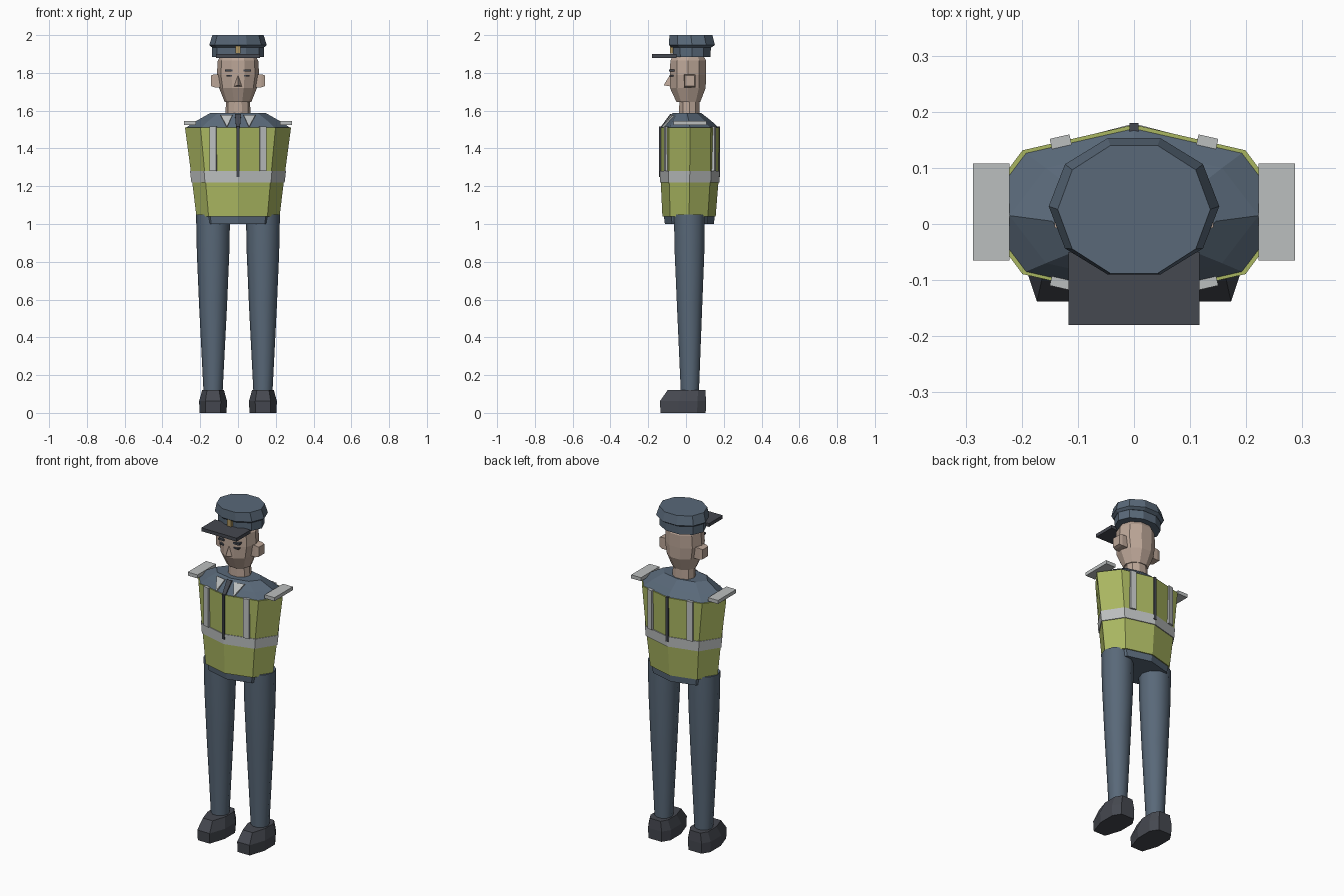
import bpy, bmesh, math
from mathutils import Matrix

if "Cube" in bpy.data.objects:
    bpy.data.objects.remove(bpy.data.objects["Cube"])


def material(name, rgb):
    m = bpy.data.materials.new(name)
    m.diffuse_color = (*rgb, 1)
    m.use_nodes = True
    m.node_tree.nodes["Principled BSDF"].inputs["Base Color"].default_value = m.diffuse_color
    return m


NAVY = material("navy_cloth", (0.10, 0.14, 0.19))
VEST = material("safety_yellow", (0.40, 0.47, 0.12))
SKIN = material("skin", (0.50, 0.38, 0.31))
SILVER = material("reflective", (0.50, 0.52, 0.52))
DARK = material("dark", (0.06, 0.065, 0.08))
GOLD = material("gold", (0.42, 0.30, 0.12))


def finish(name, bm, mat, smooth=False):
    bmesh.ops.recalc_face_normals(bm, faces=bm.faces)
    me = bpy.data.meshes.new(name)
    bm.to_mesh(me)
    bm.free()
    me.materials.append(mat)
    ob = bpy.data.objects.new(name, me)
    bpy.context.collection.objects.link(ob)
    if smooth:
        bpy.context.view_layer.objects.active = ob
        ob.select_set(True)
        bpy.ops.object.shade_smooth_by_angle(angle=math.radians(40))
        ob.select_set(False)
    return ob


def skin_rings(name, rings, mat, smooth=False):
    """Join equal-length rings of points and cap both ends."""
    bm = bmesh.new()
    loops = [[bm.verts.new(p) for p in ring] for ring in rings]
    n = len(loops[0])
    for a, b in zip(loops, loops[1:]):
        for i in range(n):
            j = (i + 1) % n
            bm.faces.new((a[i], a[j], b[j], b[i]))
    bm.faces.new(loops[0][::-1])
    bm.faces.new(loops[-1])
    return finish(name, bm, mat, smooth)


def loft(name, profile, sides, mat, cx=0, smooth=False):
    """Elliptical loft; profile rows are z, x radius, front y, back y."""
    rings = []
    for z, rx, y0, y1 in profile:
        cy = (y0 + y1) / 2
        # scale so the flats or corners reach the stated front and back
        reach = max(math.sin(2 * math.pi * i / sides) for i in range(sides))
        ry = (y1 - y0) / 2 / reach
        rings.append([(cx + rx * math.cos(2 * math.pi * i / sides),
                       cy + ry * math.sin(2 * math.pi * i / sides), z) for i in range(sides)])
    return skin_rings(name, rings, mat, smooth)


def box(name, x, y, z, mat, turn=0):
    """Box from min/max pairs, optionally turned about its own vertical axis."""
    bm = bmesh.new()
    bmesh.ops.create_cube(bm, size=1)
    bm.transform(Matrix.Translation([(a + b) / 2 for a, b in (x, y, z)])
                 @ Matrix.Rotation(turn, 4, 'Z')
                 @ Matrix.Diagonal([b - a for a, b in (x, y, z)] + [1]))
    return finish(name, bm, mat)


# Torso, yoke and vest
loft("jacket", [(1.00, 0.20, -0.112, 0.148), (1.05, 0.21, -0.118, 0.152),
                (1.25, 0.238, -0.128, 0.17), (1.51, 0.275, -0.13, 0.172),
                (1.545, 0.222, -0.105, 0.135), (1.588, 0.146, -0.07, 0.08)], 8, NAVY)
loft("vest", [(1.04, 0.22, -0.125, 0.157), (1.25, 0.246, -0.135, 0.174),
              (1.512, 0.281, -0.135, 0.177)], 8, VEST)
loft("reflective_belt", [(1.22, 0.247, -0.138, 0.177), (1.28, 0.254, -0.139, 0.179)], 8, SILVER)

# Vest straps and zip, front and back
slope = math.atan(0.23)
for s in (-1, 1):
    xs = (s * 0.13 - 0.018, s * 0.13 + 0.018)
    box("front_strap", xs, (-0.114, -0.09), (1.28, 1.515), SILVER, s * slope)
    box("back_strap", xs, (0.132, 0.156), (1.28, 1.515), SILVER, -s * slope)
box("front_zip", (-0.008, 0.008), (-0.142, -0.12), (1.25, 1.515), DARK)
box("back_seam", (-0.008, 0.008), (0.16, 0.18), (1.25, 1.515), DARK)

# Collar points and tie on the yoke slope
for s in (-1, 1):
    tri = [(s * 0.092, -0.070, 1.577), (s * 0.03, -0.082, 1.577), (s * 0.058, -0.129, 1.515)]
    skin_rings("collar_point", [tri, [(x, y + 0.02, z - 0.01) for x, y, z in tri]], SILVER)
tie = [(-0.016, -0.083, 1.583), (0.016, -0.083, 1.583), (0.01, -0.137, 1.51), (-0.01, -0.137, 1.51)]
skin_rings("tie", [tie, [(x, y + 0.02, z - 0.01) for x, y, z in tie]], DARK)

# Shoulder boards, legs, shoes and ears
outline = [(0.041, -0.138), (0.074, -0.04), (0.074, 0.06), (0.045, 0.106)]
outline += [(-x, y) for x, y in reversed(outline)]
for s in (-1, 1):
    box("shoulder_board", sorted((s * 0.222, s * 0.287)), (-0.065, 0.108), (1.525, 1.546), SILVER)
    c = s * 0.132
    loft("leg", [(0.10, 0.05, -0.027, 0.068), (0.57, 0.074, -0.048, 0.086),
                 (0.85, 0.086, -0.06, 0.097), (1.05, 0.09, -0.064, 0.10)], 10, NAVY, c, True)
    skin_rings("shoe", [[(c + x * k, (y - 0.02) * k2 + 0.02 + dy, z) for x, y in outline]
                        for z, k, k2, dy in ((0, 0.96, 0.98, 0), (0.062, 1, 1, 0),
                                             (0.12, 0.78, 0.82, 0.012))], DARK)
    skin_rings("ear", [[(s * x, 0.02 + a * w, 1.758 + b * w * 1.1)
                        for a, b in ((-1, -1), (1, -1), (1, 1), (-1, 1))]
                       for x, w in ((0.09, 0.031), (0.125, 0.031), (0.142, 0.026))], SKIN)

# Neck and head
loft("neck", [(1.57, 0.067, -0.037, 0.072), (1.66, 0.063, -0.035, 0.07)], 10, SKIN)
loft("head", [(1.645, 0.07, -0.05, 0.075), (1.72, 0.10, -0.085, 0.104),
              (1.79, 0.112, -0.085, 0.106), (1.865, 0.107, -0.083, 0.106),
              (1.895, 0.09, -0.065, 0.09)], 10, SKIN)

# Face: nose wedge, eyes and brows
nose = [(0, -0.083, 1.792), (-0.022, -0.082, 1.728), (0.022, -0.082, 1.728), (0, -0.118, 1.735)]
bm = bmesh.new()
v = [bm.verts.new(p) for p in nose]
for f in ((0, 1, 2), (0, 1, 3), (0, 2, 3), (1, 2, 3)):
    bm.faces.new([v[i] for i in f])
finish("nose", bm, SKIN)
for s in (-1, 1):
    box("brow", sorted((s * 0.03, s * 0.068)), (-0.09, -0.06), (1.808, 1.819), DARK)
    box("eye", sorted((s * 0.032, s * 0.062)), (-0.088, -0.06), (1.780, 1.788), DARK)

# Peaked cap
loft("cap_band", [(1.885, 0.137, -0.068, 0.13), (1.95, 0.137, -0.07, 0.132)], 10, NAVY)
loft("cap_crown", [(1.935, 0.138, -0.075, 0.135), (1.947, 0.152, -0.09, 0.153),
                   (2.00, 0.136, -0.088, 0.14)], 10, NAVY)
box("cap_peak", (-0.117, 0.117), (-0.18, -0.05), (1.88, 1.90), DARK)
box("cap_badge", (-0.014, 0.014), (-0.085, -0.06), (1.903, 1.95), GOLD)
